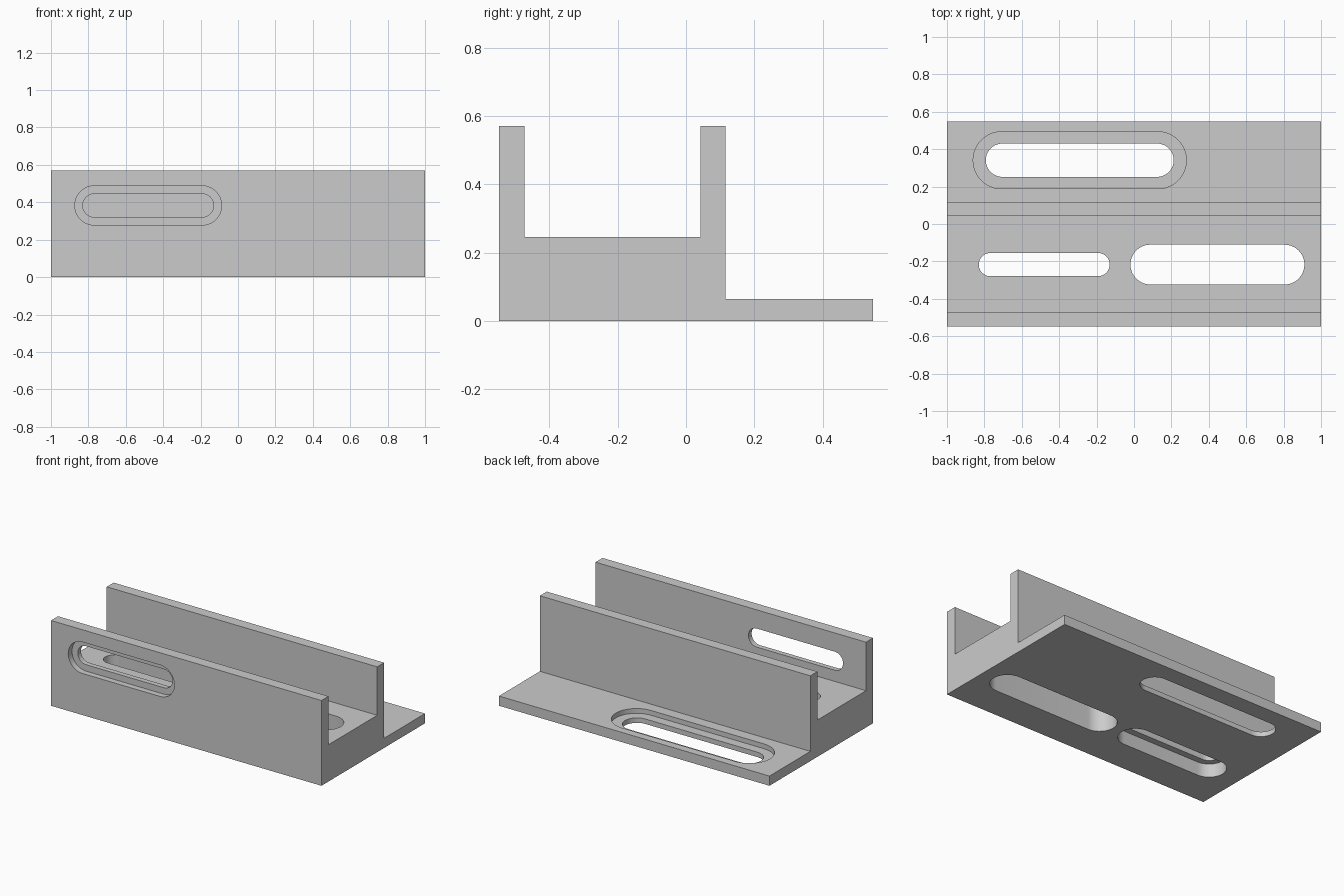
import bpy, bmesh, math

if "Cube" in bpy.data.objects:
    bpy.data.objects.remove(bpy.data.objects["Cube"])

grey = bpy.data.materials.new("light_grey")
grey.diffuse_color = (0.6, 0.6, 0.6, 1)
grey.use_nodes = True
grey.node_tree.nodes["Principled BSDF"].inputs["Base Color"].default_value = grey.diffuse_color


def prism(name, points, direction):
    """Solid made by sweeping a flat outline along a direction."""
    bm = bmesh.new()
    face = bm.faces.new([bm.verts.new(p) for p in points])
    swept = bmesh.ops.extrude_face_region(bm, geom=[face])["geom"]
    verts = [v for v in swept if isinstance(v, bmesh.types.BMVert)]
    bmesh.ops.translate(bm, verts=verts, vec=direction)
    bmesh.ops.recalc_face_normals(bm, faces=bm.faces)
    mesh = bpy.data.meshes.new(name)
    bm.to_mesh(mesh)
    bm.free()
    mesh.materials.append(grey)
    obj = bpy.data.objects.new(name, mesh)
    bpy.context.collection.objects.link(obj)
    return obj


def slot_outline(cx, cv, length, width, n=24):
    """Rounded slot: two half circles joined by straight sides."""
    r, half = width / 2, (length - width) / 2
    pts = []
    for side, start in ((1, -math.pi / 2), (-1, math.pi / 2)):
        for i in range(n + 1):
            a = start + math.pi * i / n
            pts.append((cx + side * half + r * math.cos(a), cv + r * math.sin(a)))
    return pts


def cut_slot(body, cx, cv, length, width, lo, hi, upright=False):
    """Cut a slot from lo to hi, along z, or along y when upright."""
    outline = slot_outline(cx, cv, length, width)
    if upright:
        points, sweep = [(x, lo, v) for x, v in outline], (0, hi - lo, 0)
    else:
        points, sweep = [(x, v, lo) for x, v in outline], (0, 0, hi - lo)
    cutter = prism("slot_cutter", points, sweep)
    cutter.hide_render = True
    bpy.context.view_layer.objects.active = body
    mod = body.modifiers.new("slot", "BOOLEAN")
    mod.operation, mod.solver, mod.object = "DIFFERENCE", "EXACT", cutter
    bpy.ops.object.modifier_apply(modifier=mod.name)
    bpy.data.objects.remove(cutter)


# Channel with two walls and a thin flange behind
profile = [(-0.547, 0), (0.547, 0), (0.547, 0.065), (0.115, 0.065),
           (0.115, 0.57), (0.042, 0.57), (0.042, 0.246), (-0.473, 0.246),
           (-0.473, 0.57), (-0.547, 0.57)]
body = prism("slotted_channel", [(-1, y, z) for y, z in profile], (2, 0, 0))

# Front wall slot with recess on the outside
cut_slot(body, -0.48, 0.383, 0.70, 0.124, -0.6, -0.40, True)
cut_slot(body, -0.48, 0.383, 0.785, 0.21, -0.6, -0.507, True)

# Flange slot with recess on top
cut_slot(body, -0.29, 0.341, 1.005, 0.178, -0.1, 0.15)
cut_slot(body, -0.29, 0.341, 1.14, 0.305, 0.033, 0.15)

# Floor slots: narrow one recessed from below, wide one plain
cut_slot(body, -0.48, -0.217, 0.70, 0.124, -0.1, 0.3)
cut_slot(body, -0.48, -0.217, 0.785, 0.21, -0.1, 0.09)
cut_slot(body, 0.446, -0.217, 0.93, 0.213, -0.1, 0.3)

# Smooth slot ends, sharp edges elsewhere
bpy.ops.object.select_all(action="DESELECT")
body.select_set(True)
bpy.context.view_layer.objects.active = body
bpy.ops.object.shade_smooth_by_angle(angle=math.radians(30))
